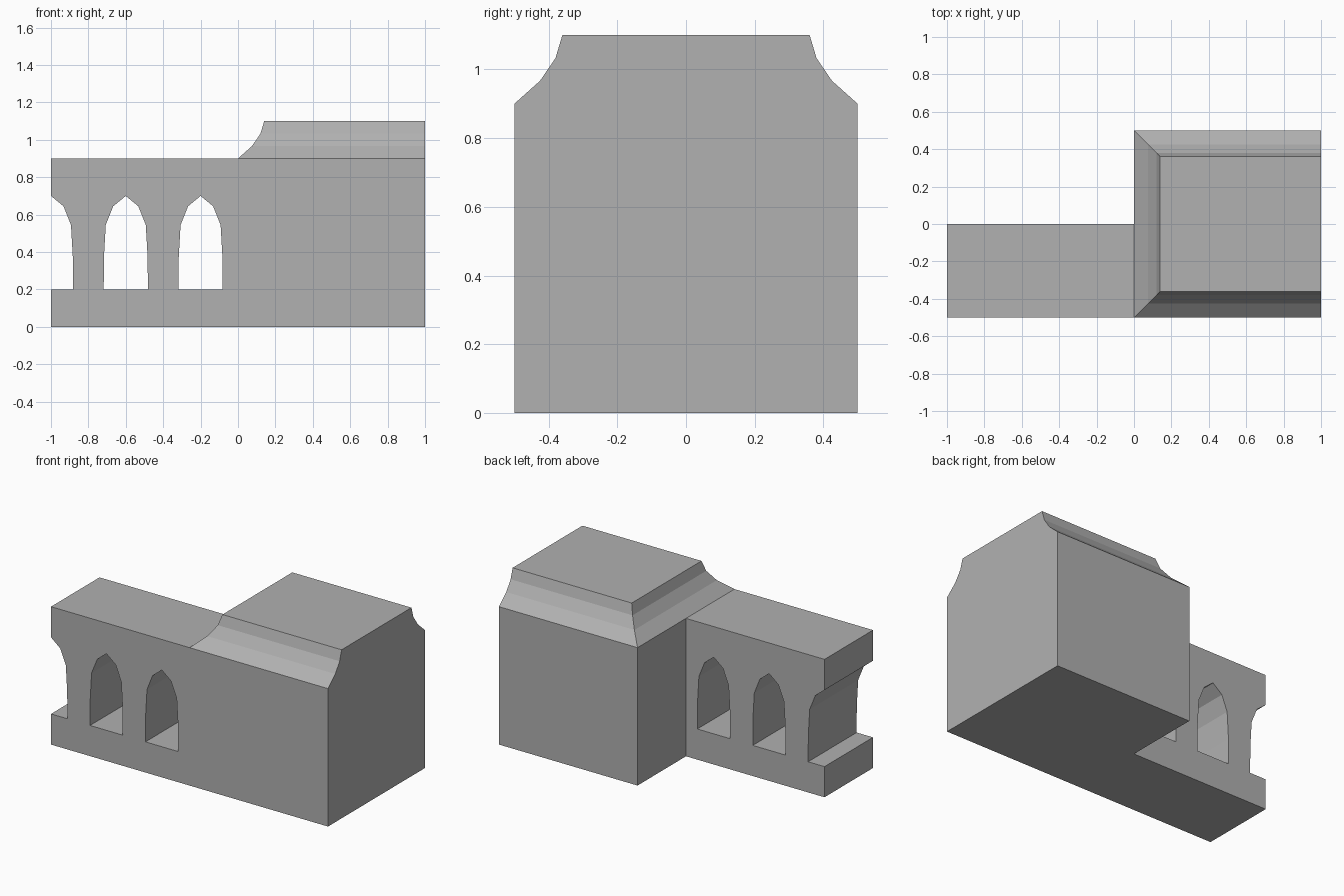
import bpy, bmesh, math

if "Cube" in bpy.data.objects:
    bpy.data.objects.remove(bpy.data.objects["Cube"])

# Right half of a pointed arch opening: (offset from centre, height), apex to sill
ARCH = [(0, 0.7), (0.067, 0.645), (0.107, 0.545), (0.117, 0.37), (0.118, 0.2)]
# Cove at the top of the block: (inset, height)
COVE = [(0, 0), (0, 0.9), (0.075, 0.967), (0.12, 1.033), (0.14, 1.1)]

# Dark grey stone
stone = bpy.data.materials.new("stone")
stone.diffuse_color = (0.44, 0.44, 0.44, 1)
stone.use_nodes = True
stone.node_tree.nodes["Principled BSDF"].inputs["Base Color"].default_value = stone.diffuse_color


def arch_outline(cx):
    right = [(cx + dx, z) for dx, z in ARCH]
    left = [(cx - dx, z) for dx, z in reversed(ARCH[1:])]
    return right + left


def pierced_wall(name, outlines, y0, y1):
    """Extrude closed x-z outlines between y0 and y1; inner outlines are holes."""
    curve = bpy.data.curves.new(name, 'CURVE')
    curve.dimensions = '2D'
    curve.fill_mode = 'BOTH'
    curve.extrude = (y1 - y0) / 2
    for pts in outlines:
        spline = curve.splines.new('POLY')
        spline.points.add(len(pts) - 1)
        for p, (x, z) in zip(spline.points, pts):
            p.co = (x, z, 0, 1)
        spline.use_cyclic_u = True
    ob = bpy.data.objects.new(name, curve)
    bpy.context.collection.objects.link(ob)
    ob.rotation_euler.x = math.pi / 2
    ob.location.y = (y0 + y1) / 2
    bpy.ops.object.select_all(action='DESELECT')
    ob.select_set(True)
    bpy.context.view_layer.objects.active = ob
    bpy.ops.object.convert(target='MESH')
    # Weld caps to sides so the wall is one closed solid
    mesh = bpy.context.object.data
    bm = bmesh.new()
    bm.from_mesh(mesh)
    bmesh.ops.remove_doubles(bm, verts=bm.verts, dist=1e-4)
    bmesh.ops.recalc_face_normals(bm, faces=bm.faces)
    for f in bm.faces:
        f.smooth = False
    bm.to_mesh(mesh)
    bm.free()
    mesh.materials.clear()
    mesh.materials.append(stone)


def coved_block(name):
    """Stacked rectangles, inset on three sides and flush at the right end."""
    bm = bmesh.new()
    rings = []
    for i, z in COVE:
        corners = [(i, i - 0.5), (1, i - 0.5), (1, 0.5 - i), (i, 0.5 - i)]
        rings.append([bm.verts.new((x, y, z)) for x, y in corners])
    for a, b in zip(rings, rings[1:]):
        for k in range(4):
            n = (k + 1) % 4
            bm.faces.new((a[k], a[n], b[n], b[k]))
    bm.faces.new(rings[0][::-1])
    bm.faces.new(rings[-1])
    bmesh.ops.recalc_face_normals(bm, faces=bm.faces)
    mesh = bpy.data.meshes.new(name)
    bm.to_mesh(mesh)
    bm.free()
    mesh.materials.append(stone)
    bpy.context.collection.objects.link(bpy.data.objects.new(name, mesh))


# Arcade wall: two full openings and a half opening at the left end
half_arch = [(-1 + dx, z) for dx, z in ARCH]
wall = [(-1, 0), (0, 0), (0, 0.9), (-1, 0.9)] + half_arch + [(-1, 0.2)]
pierced_wall("arcade_wall", [wall, arch_outline(-0.6), arch_outline(-0.2)], -0.5, 0)

# Solid main block with coved top
coved_block("main_block")
